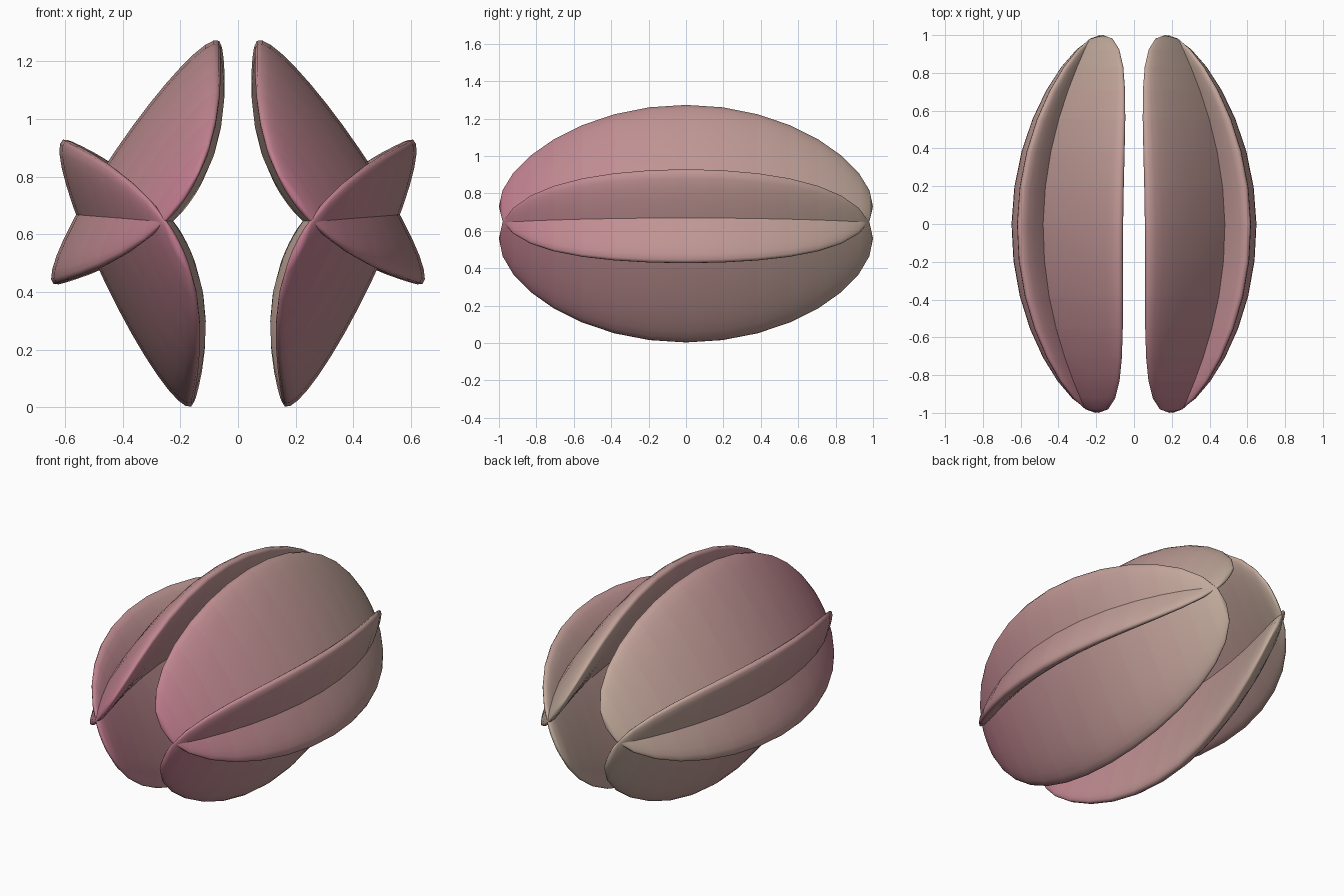
import bpy, bmesh, math
from mathutils import Vector

if "Cube" in bpy.data.objects:
    bpy.data.objects.remove(bpy.data.objects["Cube"])

ROWS, SEGS = 16, 32
HALF_THICK, BEND, SLANT = 0.083, 0.214, 0.012
PINK, TAN = (0.52, 0.18, 0.26), (0.54, 0.43, 0.34)

# colour fades from pink at the front to tan at the back
mats = []
for i in range(ROWS):
    f = (i + 0.5) / ROWS
    m = bpy.data.materials.new("petal_tint_%d" % i)
    m.diffuse_color = tuple(p + (t - p) * f for p, t in zip(PINK, TAN)) + (1.0,)
    m.use_nodes = True
    m.node_tree.nodes["Principled BSDF"].inputs["Base Color"].default_value = m.diffuse_color
    mats.append(m)


def petal(name, tip_a, tip_b, side):
    """Flattened sphere between two tips (x, z), its front and back ends bent inward."""
    a, b = Vector(tip_a), Vector(tip_b)
    mid, half = (a + b) / 2, (b - a) / 2
    c = half.normalized()
    n = Vector((-c.y, c.x))
    if n.x < 0:
        n = -n
    bm = bmesh.new()

    def point(th, ph):
        y, r = math.sin(th), math.cos(th)
        p = mid + half * (r * math.cos(ph)) \
            + n * (HALF_THICK * r * math.sin(ph) + 0.003 - BEND * y * y)
        return bm.verts.new((side * (p.x - SLANT * y), y, p.y))

    # cross-section rings from the front pole to the back pole
    rings = []
    for i in range(ROWS + 1):
        th = -math.pi / 2 + math.pi * i / ROWS
        if i in (0, ROWS):
            rings.append([point(th, 0)] * SEGS)
        else:
            rings.append([point(th, 2 * math.pi * j / SEGS) for j in range(SEGS)])
    for i in range(ROWS):
        for j in range(SEGS):
            k = (j + 1) % SEGS
            q = [rings[i][j], rings[i][k], rings[i + 1][k], rings[i + 1][j]]
            face = bm.faces.new(list(dict.fromkeys(q)))
            face.material_index = i
            face.smooth = True
    bmesh.ops.recalc_face_normals(bm, faces=bm.faces)
    me = bpy.data.meshes.new(name)
    bm.to_mesh(me)
    bm.free()
    for m in mats:
        me.materials.append(m)
    bpy.context.collection.objects.link(bpy.data.objects.new(name, me))


# two crossing petals on each side
for side, label in ((1, "right"), (-1, "left")):
    petal("upper_petal_" + label, (0.063, 1.270), (0.638, 0.426), side)
    petal("lower_petal_" + label, (0.605, 0.930), (0.160, 0.004), side)
